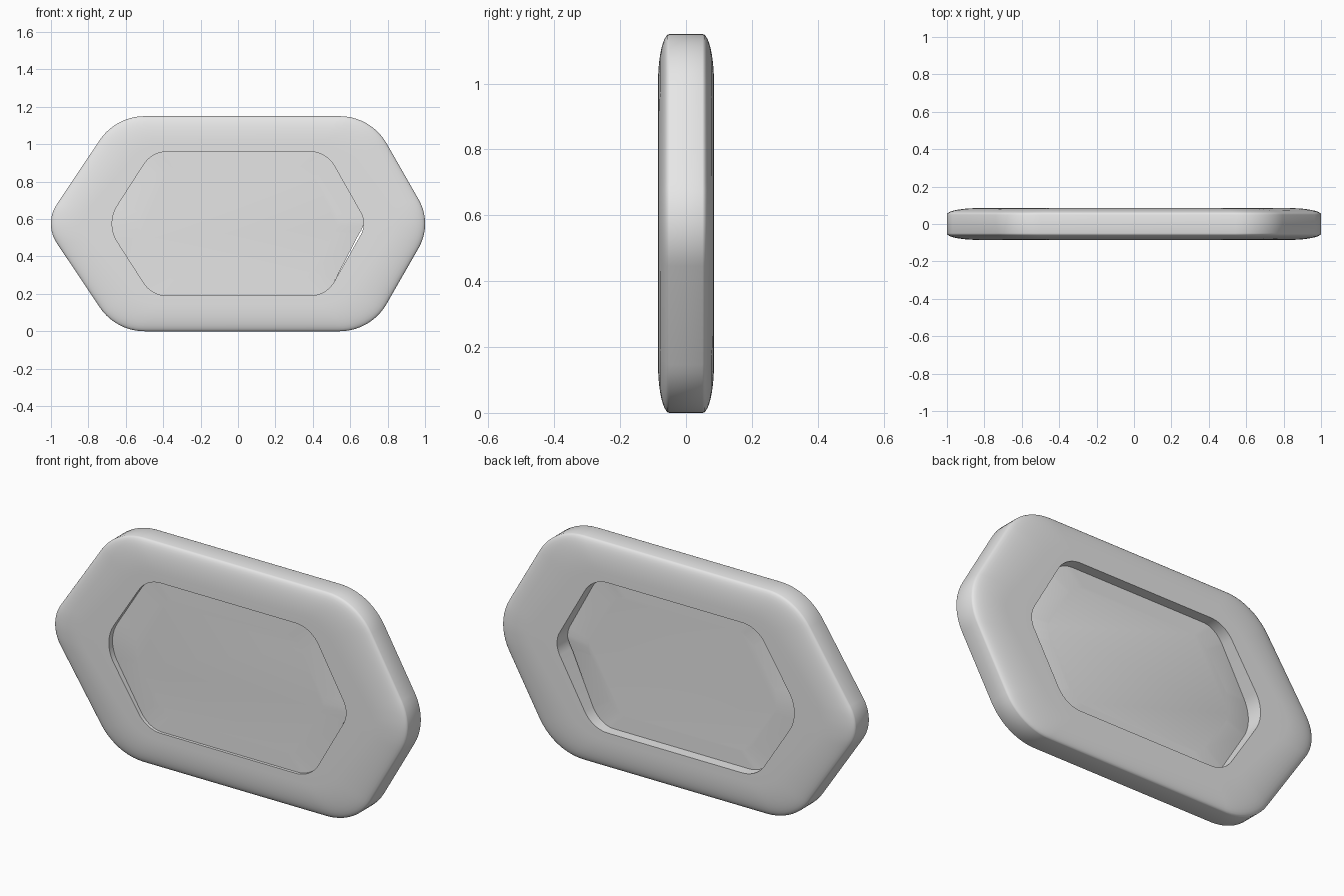
import bpy, bmesh, math
from mathutils import Vector

if "Cube" in bpy.data.objects:
    bpy.data.objects.remove(bpy.data.objects["Cube"])

MID = 0.575
grey = bpy.data.materials.new("light grey")
grey.diffuse_color = (0.79, 0.79, 0.79, 1)
grey.use_nodes = True
grey.node_tree.nodes["Principled BSDF"].inputs["Base Color"].default_value = grey.diffuse_color


def outline(corners, steps=10):
    """Rounded polygon from (x, z, radius) corners, counter-clockwise from the front."""
    pts, n = [], len(corners)
    for i, (x, z, r) in enumerate(corners):
        p = Vector((x, z))
        a = (Vector(corners[i - 1][:2]) - p).normalized()
        b = (Vector(corners[(i + 1) % n][:2]) - p).normalized()
        half = a.angle(b) / 2
        c = p + (a + b).normalized() * (r / math.sin(half))
        t0 = p + a * (r / math.tan(half)) - c
        sweep = math.pi - 2 * half
        for k in range(steps + 1):
            ang = sweep * k / steps
            ca, sa = math.cos(ang), math.sin(ang)
            pts.append(c + Vector((t0.x * ca - t0.y * sa, t0.x * sa + t0.y * ca)))
    return pts


def hexagon(half_h, left, right, tip_l, tip_r, r, rtl, rtr):
    lo, hi = MID - half_h, MID + half_h
    return outline([(left, lo, r), (right, lo, r), (tip_r, MID, rtr),
                    (right, hi, r), (left, hi, r), (tip_l, MID, rtl)])


def loft(name, rings, closed):
    """Skin rings of (x, y, z) points; closed joins last to first, otherwise caps the ends."""
    bm = bmesh.new()
    vs = [[bm.verts.new(p) for p in ring] for ring in rings]
    n = len(vs[0])
    for j in range(len(vs) if closed else len(vs) - 1):
        a, b = vs[j], vs[(j + 1) % len(vs)]
        for i in range(n):
            k = (i + 1) % n
            bm.faces.new((a[i], a[k], b[k], b[i]))
    if not closed:
        bm.faces.new(vs[0])
        bm.faces.new(vs[-1][::-1])
    bmesh.ops.recalc_face_normals(bm, faces=bm.faces)
    me = bpy.data.meshes.new(name)
    bm.to_mesh(me)
    bm.free()
    me.materials.append(grey)
    ob = bpy.data.objects.new(name, me)
    bpy.context.collection.objects.link(ob)
    bpy.context.view_layer.objects.active = ob
    ob.select_set(True)
    bpy.ops.object.shade_smooth_by_angle(angle=math.radians(35))
    ob.select_set(False)


outer = hexagon(0.575, -0.654, 0.711, -1.038, 1.04, 0.29, 0.185, 0.26)
hole = hexagon(0.385, -0.46, 0.472, -0.707, 0.69, 0.15, 0.18, 0.12)


def frame_ring(t, y):
    """Ring a fraction t across the shoulder (t = 2 is the hole edge)."""
    ring = []
    for a, b in zip(outer, hole):
        w = 0.52 + 0.26 * abs(a.y - MID) / 0.575
        p = a.lerp(b, 1.0 if t == 2 else t * w)
        ring.append((p.x, y, p.y))
    return ring


# frame: flat rim, rounded shoulders front and back, straight hole wall
N = 10
shoulder = []
for k in range(N + 1):
    a = math.pi / 2 * k / N
    shoulder.append((1 - math.cos(a), 0.05 + 0.035 * math.sin(a)))
shoulder.append((2, 0.085))
loft("frame", [frame_ring(t, -y) for t, y in reversed(shoulder)]
     + [frame_ring(t, y) for t, y in shoulder], True)


# panel: plate near the front, thinner at both tips, with a sliver of a gap lower right
def panel_ring(scale, y_mid, y_tip):
    ring = []
    for p in hole:
        x, z = p.x, p.y
        if x > 0.45 and 0.36 < z < MID:
            x -= 0.016 * math.sin(math.pi * (z - 0.36) / (MID - 0.36))
        f = min(1, max(0, (abs(p.x) - 0.42) / 0.25))
        ring.append((x * scale, y_mid + (y_tip - y_mid) * f, MID + (z - MID) * scale))
    return ring


loft("panel", [panel_ring(0.8, -0.07, -0.07), panel_ring(1, -0.07, -0.055),
               panel_ring(1, 0.03, 0.0), panel_ring(0.8, 0.03, 0.03)], False)
